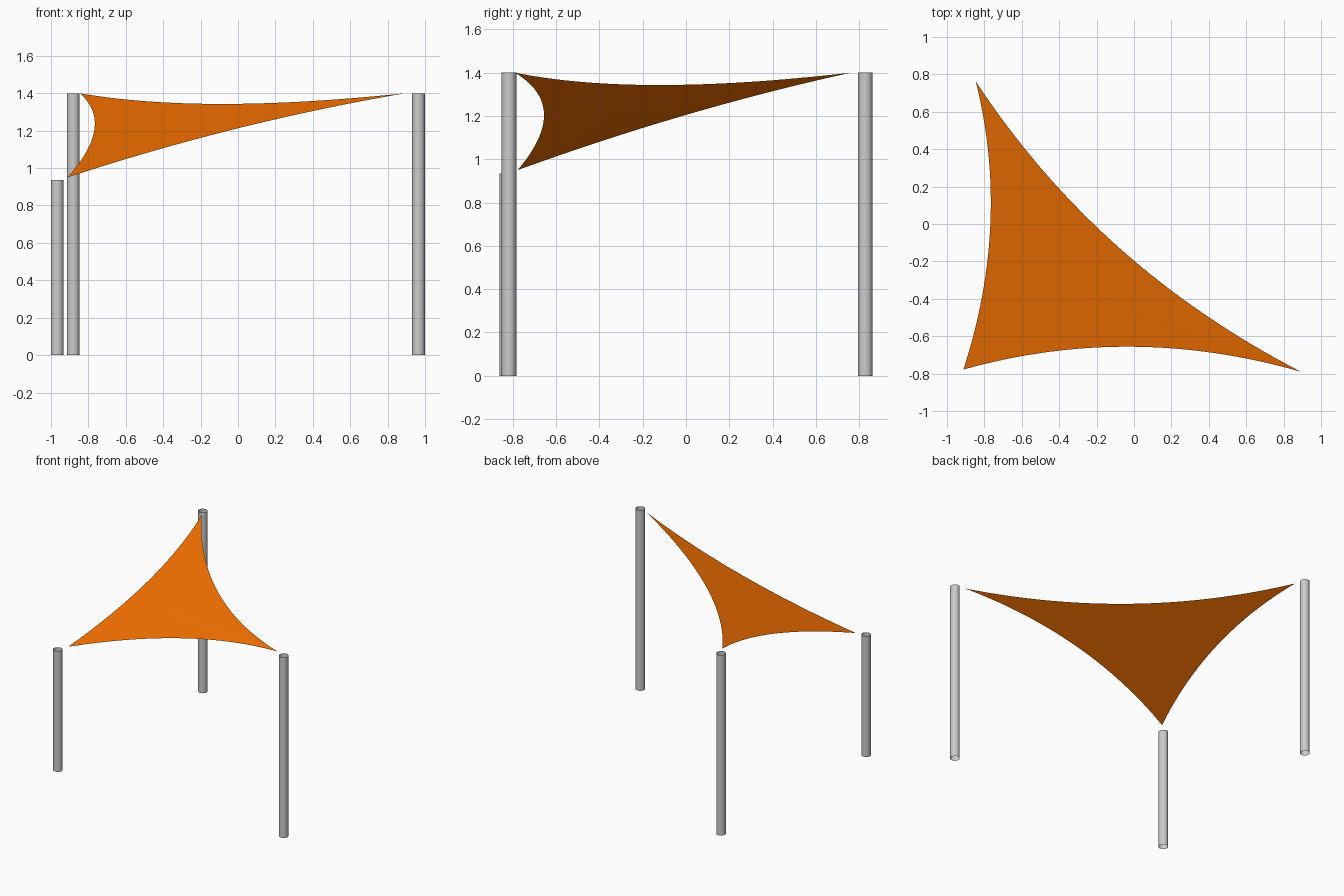
import bpy, bmesh
from mathutils import Vector

if "Cube" in bpy.data.objects:
    bpy.data.objects.remove(bpy.data.objects["Cube"])


# Round open-ended support posts: x, y, height
posts = {
    "short_front_left_post": (-0.966, -0.828, 0.935),
    "tall_front_right_post": (0.965, -0.818, 1.40),
    "tall_back_left_post": (-0.881, 0.828, 1.40),
}
for name, (x, y, h) in posts.items():
    bpy.ops.mesh.primitive_cylinder_add(vertices=24, radius=0.034, depth=h,
                                        end_fill_type='NOTHING',
                                        location=(x, y, h / 2))
    bpy.context.object.name = name
    bpy.ops.object.shade_smooth_by_angle()

# Taut triangular sail: flat sheet with three inward-curved edges
corners = [Vector((-0.912, -0.778, 0.95)),
           Vector((0.893, -0.79, 1.40)),
           Vector((-0.846, 0.762, 1.40))]
middles = [Vector((-0.015, -0.656, 1.209)),
           Vector((-0.085, -0.122, 1.343)),
           Vector((-0.768, 0.0, 1.205))]
STEPS = 32

bm = bmesh.new()
rim = []
for i in range(3):
    a, b = corners[i], corners[(i + 1) % 3]
    pull = middles[i] * 2 - (a + b) / 2
    for s in range(STEPS):
        t = s / STEPS
        rim.append(bm.verts.new(a * (1 - t) ** 2 + pull * 2 * t * (1 - t) + b * t * t))
# Fan of fabric from the centre to the curved rim
hub = bm.verts.new(sum(middles, Vector()) / 3 + Vector((-0.1, -0.08, -0.0477)))
for i, v in enumerate(rim):
    bm.faces.new((hub, v, rim[(i + 1) % len(rim)]))
mesh = bpy.data.meshes.new("shade_sail")
bm.to_mesh(mesh)
bm.free()
sail = bpy.data.objects.new("shade_sail", mesh)
bpy.context.collection.objects.link(sail)

# Orange fabric
fabric = bpy.data.materials.new("orange_fabric")
fabric.diffuse_color = (0.95, 0.17, 0.0, 1)
fabric.use_nodes = True
fabric.node_tree.nodes["Principled BSDF"].inputs["Base Color"].default_value = fabric.diffuse_color
mesh.materials.append(fabric)
